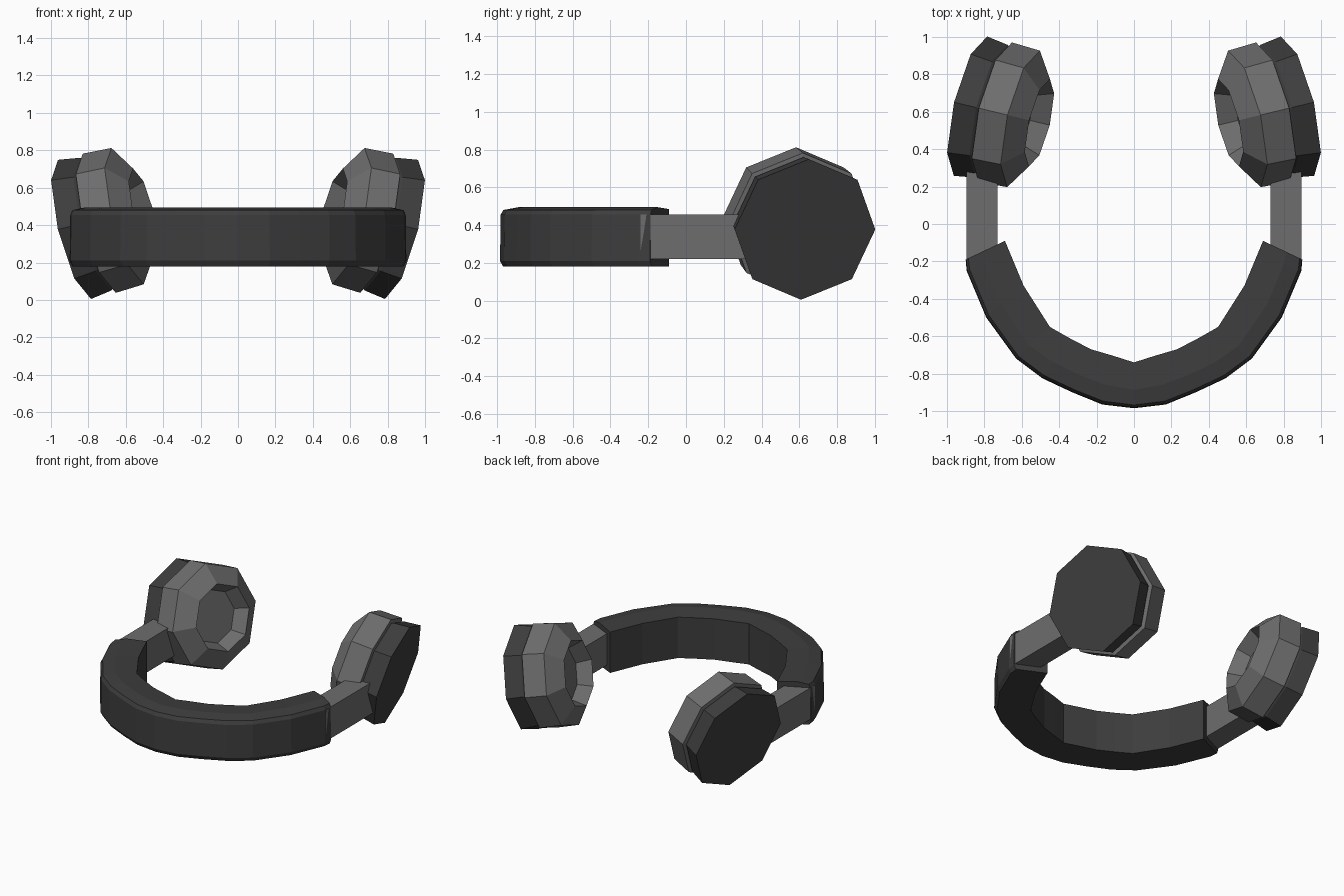
import bpy, bmesh, math
from mathutils import Vector

cube = bpy.data.objects.get("Cube")
if cube:
    bpy.data.objects.remove(cube, do_unlink=True)


def material(name, value):
    m = bpy.data.materials.new(name)
    m.use_nodes = True
    color = (value, value, value, 1)
    m.diffuse_color = color
    m.node_tree.nodes["Principled BSDF"].inputs["Base Color"].default_value = color
    return m


DARK = material("dark charcoal", 0.047)
GREY = material("mid grey", 0.155)


def loft(name, rings, mat):
    """Skin closed rings of points together and cap both ends."""
    bm = bmesh.new()
    loops = [[bm.verts.new(p) for p in ring] for ring in rings]
    for a, b in zip(loops, loops[1:]):
        n = len(a)
        for i in range(n):
            j = (i + 1) % n
            bm.faces.new((a[i], a[j], b[j], b[i]))
    bm.faces.new(loops[0])
    bm.faces.new(loops[-1])
    bmesh.ops.recalc_face_normals(bm, faces=bm.faces)
    mesh = bpy.data.meshes.new(name)
    bm.to_mesh(mesh)
    bm.free()
    mesh.materials.append(mat)
    ob = bpy.data.objects.new(name, mesh)
    bpy.context.collection.objects.link(ob)
    return ob


# Headband: outer and inner plan outlines from one end to the middle
outer = [(.9, -.19), (.895, -.25), (.79, -.5), (.63, -.72),
         (.49, -.825), (.33, -.9), (.17, -.965), (0, -.985)]
inner = [(.69, -.09), (.665, -.15), (.59, -.33), (.45, -.55),
         (.345, -.61), (.23, -.67), (.11, -.705), (0, -.74)]
# Cross-section: (fraction from inner to outer side, height)
section = [(0, .18), (.93, .18), (1, .21), (.985, .455), (.93, .48), (.6, .495), (0, .485)]

stations = list(zip(outer, inner))
stations += [((-o[0], o[1]), (-i[0], i[1])) for o, i in reversed(stations[:-1])]
rings = []
for o, i in stations:
    o, i = Vector(o), Vector(i)
    rings.append([(*i.lerp(o, t), z) for t, z in section])
loft("headband", rings, DARK)

# Ear cups: octagonal rings stacked along a tilted axis
AXIS = Vector((.943, .226, -.236)).normalized()
CENTRE = Vector((.874, .63, .377))
UP = (Vector((0, 0, 1)) - AXIS * AXIS.z).normalized()
SIDE = AXIS.cross(UP)


def cup(name, profile, mat, side):
    """Profile is a list of (depth inward from the outer plate, radius)."""
    rings = []
    for depth, radius in profile:
        ring = []
        for k in range(8):
            a = k * math.pi / 4
            p = CENTRE - AXIS * depth + (UP * math.cos(a) + SIDE * math.sin(a)) * radius
            ring.append((p.x * side, p.y, p.z))
        rings.append(ring)
    return loft(name, rings, mat)


for label, side in (("left", 1), ("right", -1)):
    cup(label + "_ear_shell", [(0, .383), (.12, .365), (.16, .33)], DARK, side)
    cup(label + "_ear_cushion",
        [(.13, .34), (.14, .383), (.3, .375), (.39, .24), (.29, .19)], GREY, side)
    # Slider arm joining the headband to the cup
    arm = [[(x * side, y, z) for x, z in ((.73, .22), (.895, .22), (.895, .455), (.73, .455))]
           for y in (-.24, .35)]
    loft(label + "_slider_arm", arm, GREY)
